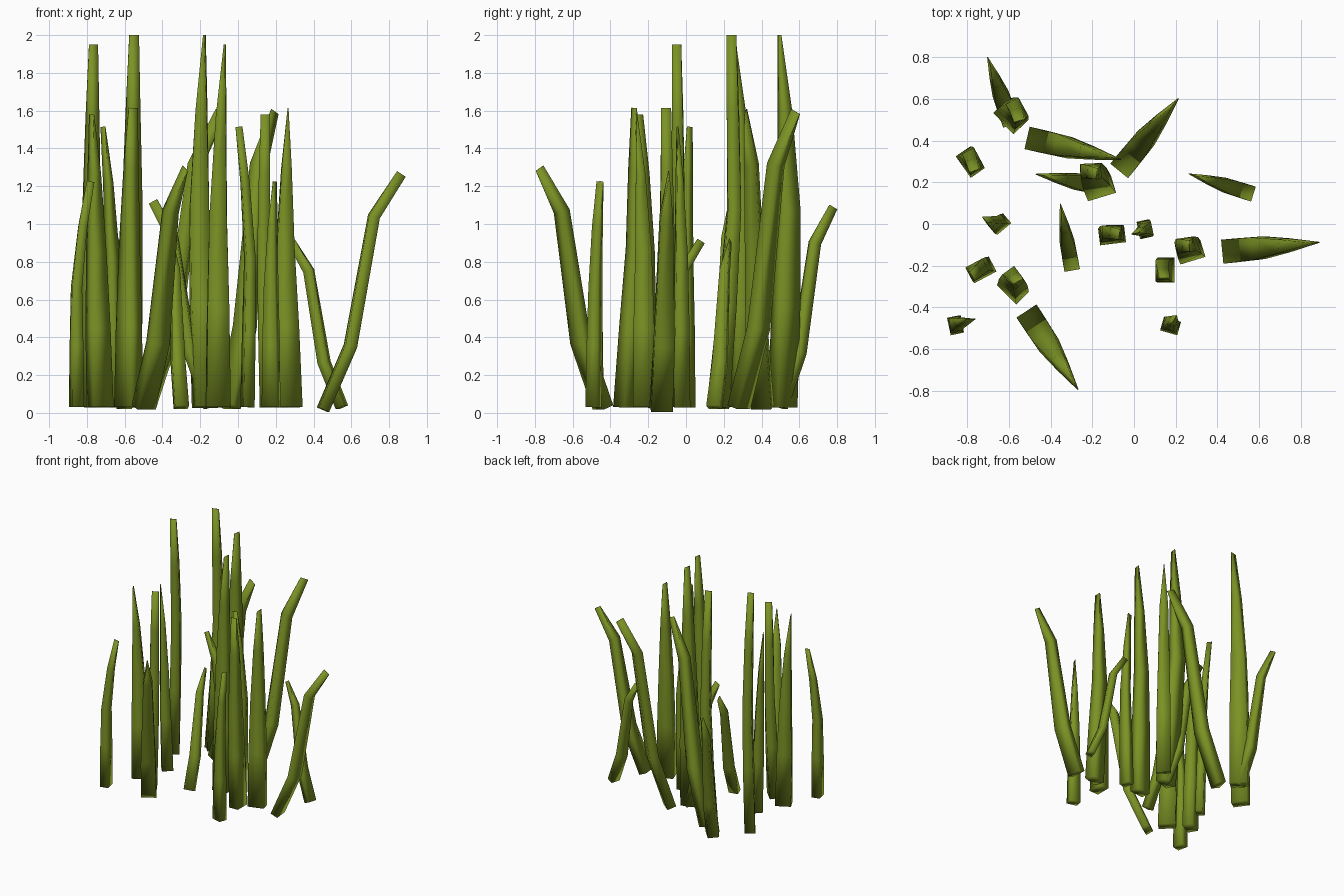
import bpy
from math import radians, degrees, cos, sin
from mathutils import Vector

if "Cube" in bpy.data.objects:
    bpy.data.objects.remove(bpy.data.objects["Cube"])

mat = bpy.data.materials.new("grass_green")
mat.diffuse_color = (0.20, 0.29, 0.018, 1)
mat.use_nodes = True
mat.node_tree.nodes["Principled BSDF"].inputs["Base Color"].default_value = mat.diffuse_color

# station profiles: (height fraction, travel fraction, width factor, thickness factor)
BENT = [(0, 0, 1, 1), (.27, .35, .95, 1.05), (.82, .65, .58, 1), (1, 1, .04, .9)]
UPRIGHT = [(0, 0, 1, 1), (.27, .28, .92, .95), (.53, .5, .73, .83),
           (.80, .72, .42, .72), (1, 1, .04, .62)]


def blade(name, base, mid, tip, h, angle, twist, w, t, profile):
    """Four-sided blade narrowing sideways to an edge, twisting from base to tip."""
    z0 = base[2] if len(base) > 2 else 0.03
    b, m, e = Vector(base[:2]), Vector(mid), Vector(tip)
    pts = []
    for f, d, _, _ in profile:
        p = b.lerp(m, d * 2) if d < .5 else m.lerp(e, d * 2 - 1)
        pts.append(Vector((p.x, p.y, z0 + (h - z0) * f)))
    verts, faces = [], []
    last = len(pts) - 1
    for i, (p, st) in enumerate(zip(pts, profile)):
        a = radians(angle + twist * (1 - st[0]))
        n = Vector((cos(a), sin(a), 0))
        side = Vector((-n.y, n.x, 0))
        tan = ((pts[min(i + 1, last)] - p).normalized() * (i < last)
               + (p - pts[max(i - 1, 0)]).normalized() * (i > 0)).normalized()
        u = (n - tan * n.dot(tan)).normalized()
        for sa, sc in ((-1, -1), (1, -1), (1, 1), (-1, 1)):
            verts.append(p + u * (sa * t / 2 * st[3]) + side * (sc * w / 2 * st[2]))
    for i in range(last):
        for k in range(4):
            j = (k + 1) % 4
            faces.append((4 * i + k, 4 * i + j, 4 * i + 4 + j, 4 * i + 4 + k))
    faces += [(3, 2, 1, 0), tuple(4 * last + k for k in range(4))]
    me = bpy.data.meshes.new(name)
    me.from_pydata(verts, [], faces)
    me.polygons.foreach_set("use_smooth", [True] * len(faces))
    me.materials.append(mat)
    bpy.context.collection.objects.link(bpy.data.objects.new(name, me))


# bent outer blades: base, tip, height, width, thickness
bent = [
    ((.45, -.13, .017), (.865, -.09), 1.265, .115, .06),
    ((-.50, -.44), (-.28, -.775), 1.295, .115, .06),
    ((-.48, .405), (-.09, .315), 1.595, .11, .07),
    ((-.05, .28), (.195, .58), 1.595, .11, .07),
    ((-.15, .18), (-.45, .235), 1.12, .085, .055),
    ((-.595, .50), (-.695, .78), 1.09, .085, .055),
    ((-.30, -.20), (-.35, .08), .91, .075, .05),
    ((.55, .15), (.28, .235), .91, .075, .05),
]
for i, (b, e, h, w, t) in enumerate(bent):
    b2, e2 = Vector(b[:2]), Vector(e)
    d = e2 - b2
    ang = degrees(d.angle_signed(Vector((1, 0))))
    blade(f"bent_blade_{i + 1}", b, (b2 + e2) / 2, e, h, ang, 0, w, t, BENT)

# upright inner blades: base, middle, tip, height, tip facing, twist, width, thickness
upright = [
    ((-.595, .51), (-.56, .545), (-.55, .495), 2.0, 16, 27, .14, .085),
    ((-.165, .17), (-.205, .255), (-.178, .24), 2.0, 80, 27, .14, .085),
    ((-.105, -.055), (-.105, -.04), (-.07, -.05), 1.95, 82, 15, .125, .08),
    ((-.785, .295), (-.775, .31), (-.765, .255), 1.95, 20, 15, .125, .08),
    ((-.64, 0), (-.665, 0), (-.715, .02), 1.515, 130, 0, .085, .06),
    ((.05, -.025), (.063, -.025), (.005, -.045), 1.515, 192, 0, .085, .06),
    ((-.73, -.22), (-.75, -.215), (-.775, -.25), 1.58, -62, 0, .12, .08),
    ((.155, -.22), (.135, -.225), (.145, -.26), 1.58, 0, 0, .12, .08),
    ((-.58, -.31), (-.575, -.26), (-.555, -.275), 1.615, 28, 17, .13, .085),
    ((.27, -.135), (.25, -.10), (.265, -.105), 1.615, 90, 17, .125, .085),
    ((-.855, -.485), (-.855, -.48), (-.78, -.455), 1.225, 0, 12, .085, .065),
    ((.175, -.49), (.175, -.48), (.195, -.455), 1.225, 62, 12, .085, .065),
]
for i, (b, m, e, h, a, tw, w, t) in enumerate(upright):
    blade(f"upright_blade_{i + 1}", b, m, e, h, a, tw, w, t, UPRIGHT)
